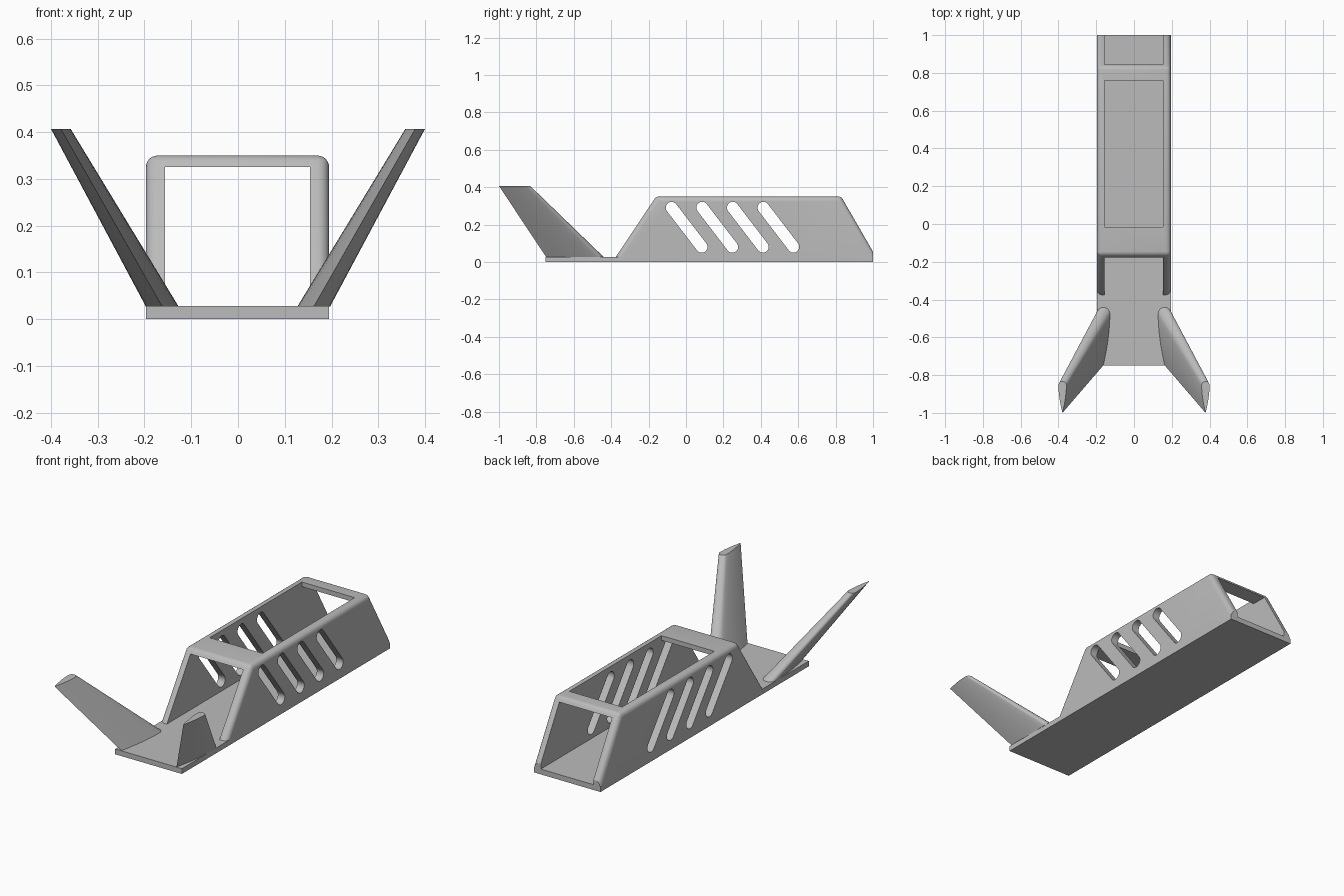
import bpy, bmesh, math
from mathutils import Vector

if "Cube" in bpy.data.objects:
    bpy.data.objects.remove(bpy.data.objects["Cube"])

CX = -0.001            # centre line of plate and shell
HALF_W, WALL_IN = 0.196, 0.155
FLOOR, ROOF_IN, ROOF = 0.028, 0.325, 0.35

grey = bpy.data.materials.new("light grey")
grey.diffuse_color = (0.5, 0.5, 0.5, 1)
grey.use_nodes = True
grey.node_tree.nodes["Principled BSDF"].inputs["Base Color"].default_value = grey.diffuse_color


def make_object(name, bm):
    bmesh.ops.recalc_face_normals(bm, faces=bm.faces[:])
    mesh = bpy.data.meshes.new(name)
    bm.to_mesh(mesh)
    bm.free()
    mesh.materials.append(grey)
    obj = bpy.data.objects.new(name, mesh)
    bpy.context.collection.objects.link(obj)
    return obj


def loft(name, rings):
    """Skin equal-length rings of points and cap both ends."""
    bm = bmesh.new()
    rows = [[bm.verts.new(p) for p in ring] for ring in rings]
    n = len(rows[0])
    for a, b in zip(rows, rows[1:]):
        for i in range(n):
            bm.faces.new((a[i], a[(i + 1) % n], b[(i + 1) % n], b[i]))
    bm.faces.new(rows[0])
    bm.faces.new(rows[-1])
    return make_object(name, bm)


def side_prism(name, profile, x0, x1):
    """Extrude a (y, z) profile along x."""
    return loft(name, [[(x, y, z) for y, z in profile] for x in (x0, x1)])


def box(name, x0, x1, y0, y1, z0, z1):
    return side_prism(name, [(y0, z0), (y1, z0), (y1, z1), (y0, z1)], x0, x1)


def boolean(obj, other, operation):
    mod = obj.modifiers.new(other.name, 'BOOLEAN')
    mod.operation, mod.solver, mod.object = operation, 'EXACT', other
    other.hide_render = True
    bpy.context.view_layer.objects.active = obj
    bpy.ops.object.modifier_apply(modifier=mod.name)
    bpy.data.objects.remove(other)


def smooth(obj, angle):
    bpy.ops.object.select_all(action='DESELECT')
    obj.select_set(True)
    bpy.context.view_layer.objects.active = obj
    bpy.ops.object.shade_smooth_by_angle(angle=math.radians(angle))


# Body shell: trapezoid side profile with filleted outer edges
slope = (0.16 - 0.375) / (ROOF - FLOOR)
profile = [(-0.375 + slope * -FLOOR * -1, 0), (-0.16, ROOF), (0.83, ROOF), (1.0, 0.055), (1.0, 0)]
body = side_prism("body", profile, CX - HALF_W, CX + HALF_W)
weights = body.data.attributes.new("bevel_weight_edge", 'FLOAT', 'EDGE')
for e in body.data.edges:
    a, b = (body.data.vertices[i].co for i in e.vertices)
    if max(a.z, b.z) < ROOF - 0.01:
        continue
    across = abs(a.x - b.x) > 0.1          # roof-to-slope edges turn less
    weights.data[e.index].value = 0.55 if across else 1.0
bevel = body.modifiers.new("fillet", 'BEVEL')
bevel.limit_method, bevel.width, bevel.segments = 'WEIGHT', 0.025, 6
bpy.context.view_layer.objects.active = body
bpy.ops.object.modifier_apply(modifier="fillet")

# Hollow tunnel and roof opening
boolean(body, box("tunnel", CX - WALL_IN, CX + WALL_IN, -1.5, 1.5, FLOOR, ROOF_IN), 'DIFFERENCE')
boolean(body, box("hatch", CX - WALL_IN, CX + WALL_IN, -0.015, 0.76, 0.2, 0.5), 'DIFFERENCE')

# Slanted round-ended slots through both walls
top, low, r = Vector((-0.077, 0.291)), Vector((0.084, 0.081)), 0.031
heading = math.atan2(top.y - low.y, top.x - low.x)
for k in range(4):
    outline = []
    for centre, start in ((top, heading - math.pi / 2), (low, heading + math.pi / 2)):
        for i in range(13):
            t = start + math.pi * i / 12
            outline.append((centre.x + r * math.cos(t) + 0.1635 * k, centre.y + r * math.sin(t)))
    boolean(body, side_prism("slot", outline, -0.5, 0.5), 'DIFFERENCE')

# Floor plate, merged with the shell
boolean(body, box("plate", CX - HALF_W, CX + HALF_W, -0.75, 1.0, 0, FLOOR), 'UNION')
smooth(body, 25)


# Swept fins: round nose tapering to a sharp tail
def fin_ring(side, x, nose, tail, half, z):
    pts = []
    for i in range(13):                     # nose arc
        t = math.pi * i / 12
        pts.append((half * math.cos(t), nose - half + half * math.sin(t)))
    length = nose - half - tail
    curve = [(half * (1 - (i / 8) ** 1.8), nose - half - length * i / 8) for i in range(1, 9)]
    pts += [(-px, py) for px, py in curve]
    pts += curve[-2::-1]
    return [(side * (x + px), py, z) for px, py in pts]


for side, label in ((-1, "left_fin"), (1, "right_fin")):
    fin = loft(label, [fin_ring(side, 0.162, -0.44, -0.748, 0.035, FLOOR - 0.001),
                       fin_ring(side, 0.379, -0.833, -1.0, 0.021, 0.407)])
    smooth(fin, 30)
